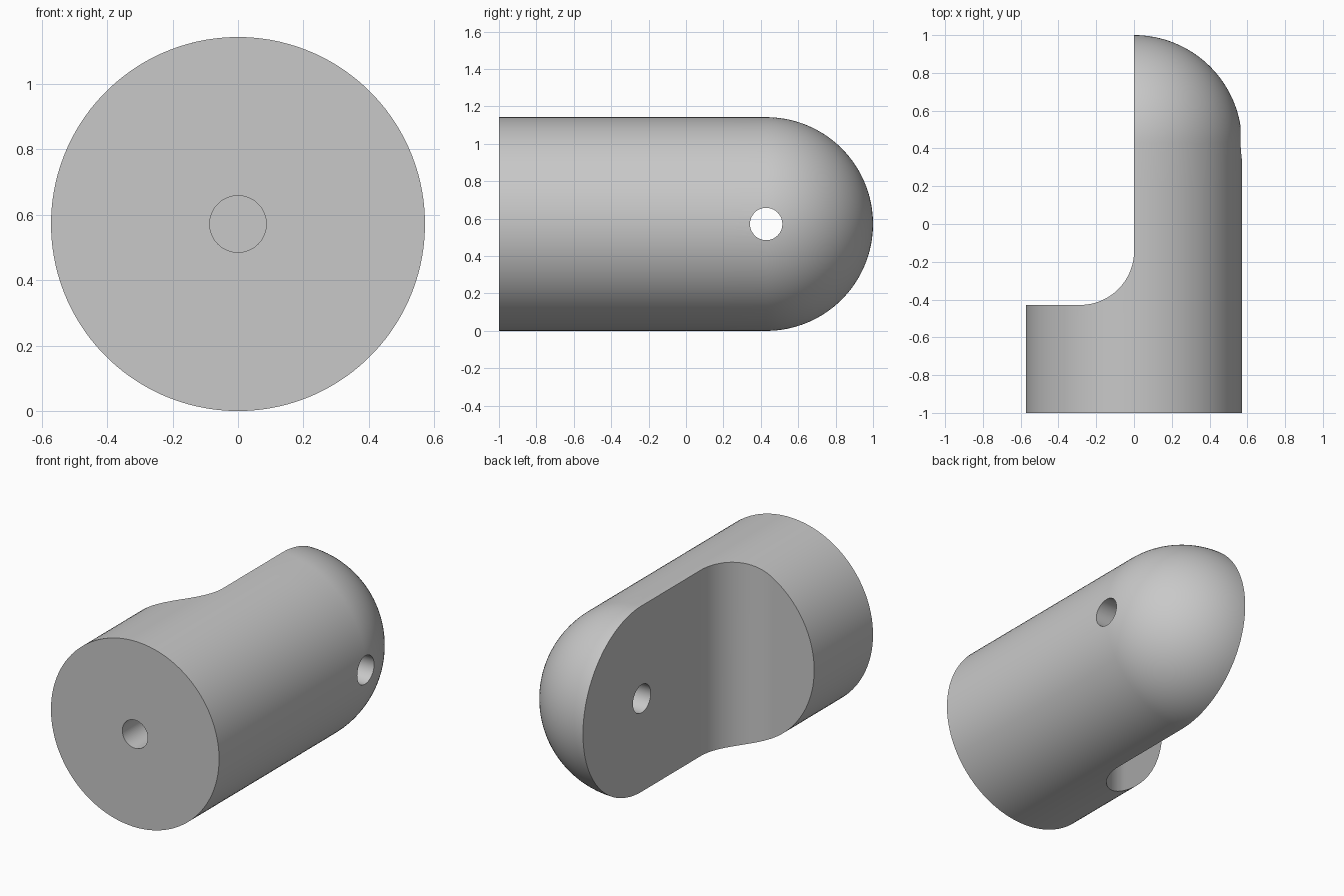
import bpy, bmesh
from math import pi, sin, cos, radians
from mathutils import Matrix, Vector

old = bpy.data.objects.get("Cube")
if old:
    bpy.data.objects.remove(old, do_unlink=True)

R = 4 / 7            # body radius, also the height of its axis
HOLE = 0.0865        # radius of both holes
DOME_Y = 1 - R       # centre of the domed end
STEP_Y = R - 1       # back of the full round end
FILLET = R / 2
STEPS = 128

grey = bpy.data.materials.new("light grey")
grey.use_nodes = True
grey.diffuse_color = (0.58, 0.58, 0.58, 1)
grey.node_tree.nodes["Principled BSDF"].inputs["Base Color"].default_value = grey.diffuse_color


def make_object(name, bm):
    bmesh.ops.recalc_face_normals(bm, faces=bm.faces)
    mesh = bpy.data.meshes.new(name)
    bm.to_mesh(mesh)
    bm.free()
    mesh.materials.append(grey)
    obj = bpy.data.objects.new(name, mesh)
    bpy.context.collection.objects.link(obj)
    return obj


def rod(name, axis, start, end, y=0.0):
    """Round cutter along one axis, at the height of the body axis."""
    bm = bmesh.new()
    turn = Vector((0, 0, 1)).rotation_difference(axis).to_matrix().to_4x4()
    place = Matrix.Translation(Vector((0, y, R)) + axis * (start + end) / 2)
    bmesh.ops.create_cone(bm, cap_ends=True, segments=64, radius1=HOLE, radius2=HOLE,
                          depth=end - start, matrix=place @ turn)
    return make_object(name, bm)


# Round body with a domed back end: half profile spun about the y axis
profile = [(0, -1)] + [(R, -1 + (DOME_Y + 1) * i / 6) for i in range(6)]
profile += [(R * cos(a), DOME_Y + R * sin(a)) for a in (pi / 2 * i / 32 for i in range(33))]
bm = bmesh.new()
tilt = pi / STEPS
verts = [bm.verts.new((r * cos(tilt), y, R + r * sin(tilt))) for r, y in profile]
edges = [bm.edges.new(pair) for pair in zip(verts, verts[1:])]
bmesh.ops.spin(bm, geom=verts + edges, cent=(0, 0, R), axis=(0, 1, 0),
               angle=2 * pi, steps=STEPS)
bmesh.ops.remove_doubles(bm, verts=bm.verts, dist=1e-5)
body = make_object("round_body", bm)

# Cutter for the flat side, with a concave fillet at the step
arc = [(-FILLET + FILLET * sin(a), STEP_Y + FILLET - FILLET * cos(a))
       for a in (pi / 2 * i / 32 for i in range(33))]
outline = [(-1, STEP_Y)] + arc + [(0, 1.3), (-1, 1.3)]
bm = bmesh.new()
face = bm.faces.new([bm.verts.new((x + 0.0004, y, -0.3)) for x, y in outline])
top = bmesh.ops.extrude_face_region(bm, geom=[face])["geom"]
bmesh.ops.translate(bm, vec=(0, 0, 2), verts=[v for v in top if isinstance(v, bmesh.types.BMVert)])
side_cutter = make_object("flat_side_cutter", bm)

# Blind hole in the front and a cross hole through the flat side
front_cutter = rod("front_hole_cutter", Vector((0, 1, 0)), -1.2, STEP_Y)
cross_cutter = rod("cross_hole_cutter", Vector((1, 0, 0)), -0.3, 0.9, DOME_Y)

bpy.ops.object.select_all(action='DESELECT')
bpy.context.view_layer.objects.active = body
body.select_set(True)
for cutter in (side_cutter, front_cutter, cross_cutter):
    cutter.hide_render = True
    cut = body.modifiers.new(cutter.name, 'BOOLEAN')
    cut.operation = 'DIFFERENCE'
    cut.solver = 'EXACT'
    cut.object = cutter
    bpy.ops.object.modifier_apply(modifier=cut.name)
    bpy.data.objects.remove(cutter, do_unlink=True)

bpy.ops.object.shade_smooth_by_angle(angle=radians(30))
